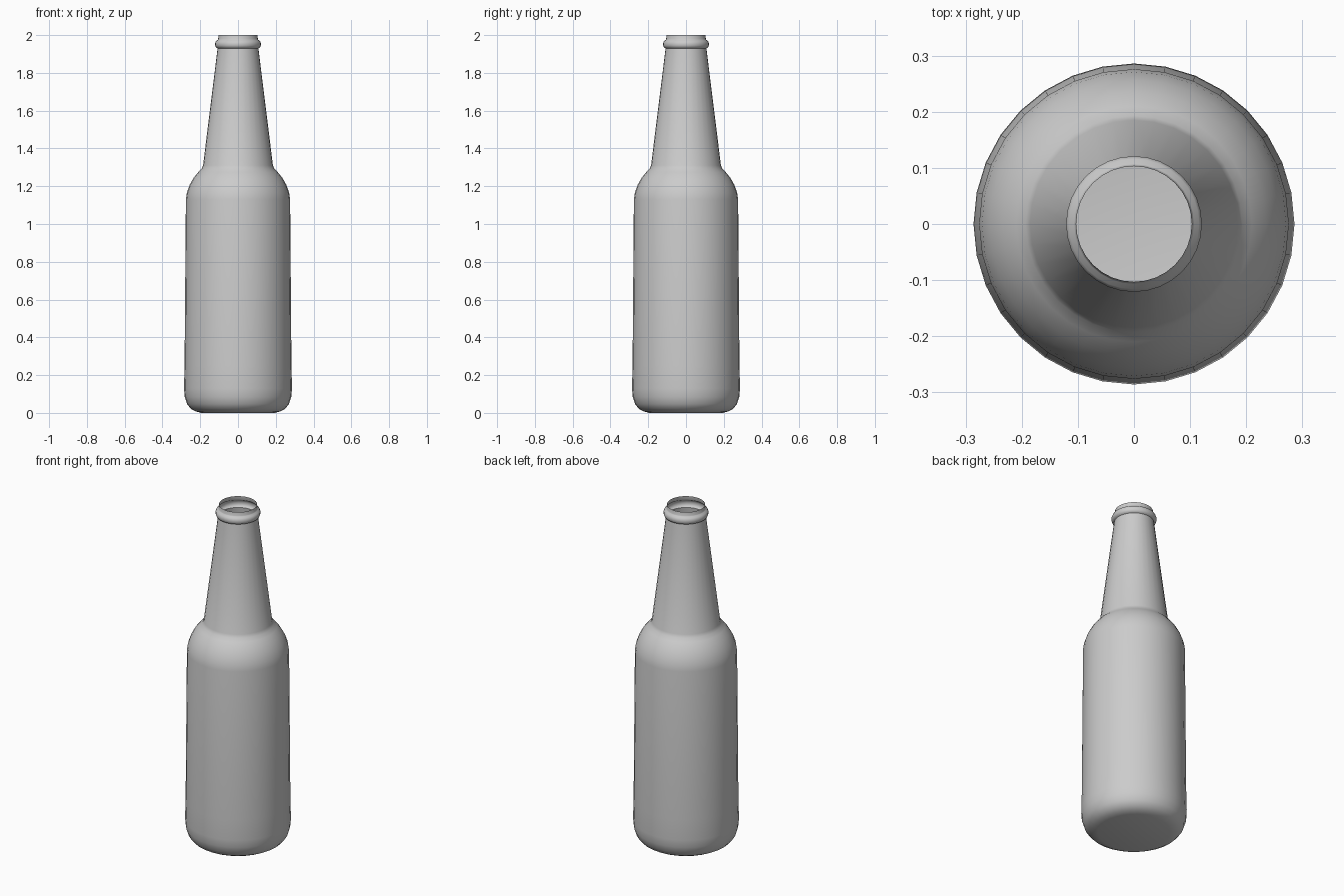
import bpy, bmesh
from math import pi, cos, sin

if "Cube" in bpy.data.objects:
    bpy.data.objects.remove(bpy.data.objects["Cube"])

SEG = 32
# Outer profile (radius, height), from the base up to the open mouth
profile = [(0.195, 0.0), (0.225, 0.008), (0.25, 0.022), (0.27, 0.047), (0.282, 0.085),
           (0.286, 0.13), (0.283, 0.25), (0.276, 1.13), (0.271, 1.165), (0.257, 1.205),
           (0.235, 1.245), (0.21, 1.275), (0.193, 1.292), (0.185, 1.31), (0.108, 1.93),
           (0.116, 1.934), (0.121, 1.945), (0.121, 1.958), (0.116, 1.969),
           (0.107, 1.975), (0.105, 1.979), (0.103, 2.0)]

bm = bmesh.new()
rings = [[bm.verts.new((r * cos(2 * pi * i / SEG), r * sin(2 * pi * i / SEG), z))
          for i in range(SEG)] for r, z in profile]

# Walls
for a, b in zip(rings, rings[1:]):
    for i in range(SEG):
        j = (i + 1) % SEG
        bm.faces.new((a[i], a[j], b[j], b[i]))

# Base
bm.faces.new(rings[0][::-1])

mesh = bpy.data.meshes.new("bottle")
bm.to_mesh(mesh)
bm.free()
bottle = bpy.data.objects.new("bottle", mesh)
bpy.context.collection.objects.link(bottle)
bpy.context.view_layer.objects.active = bottle
bottle.select_set(True)
bpy.ops.object.shade_smooth_by_angle(angle=0.7)
